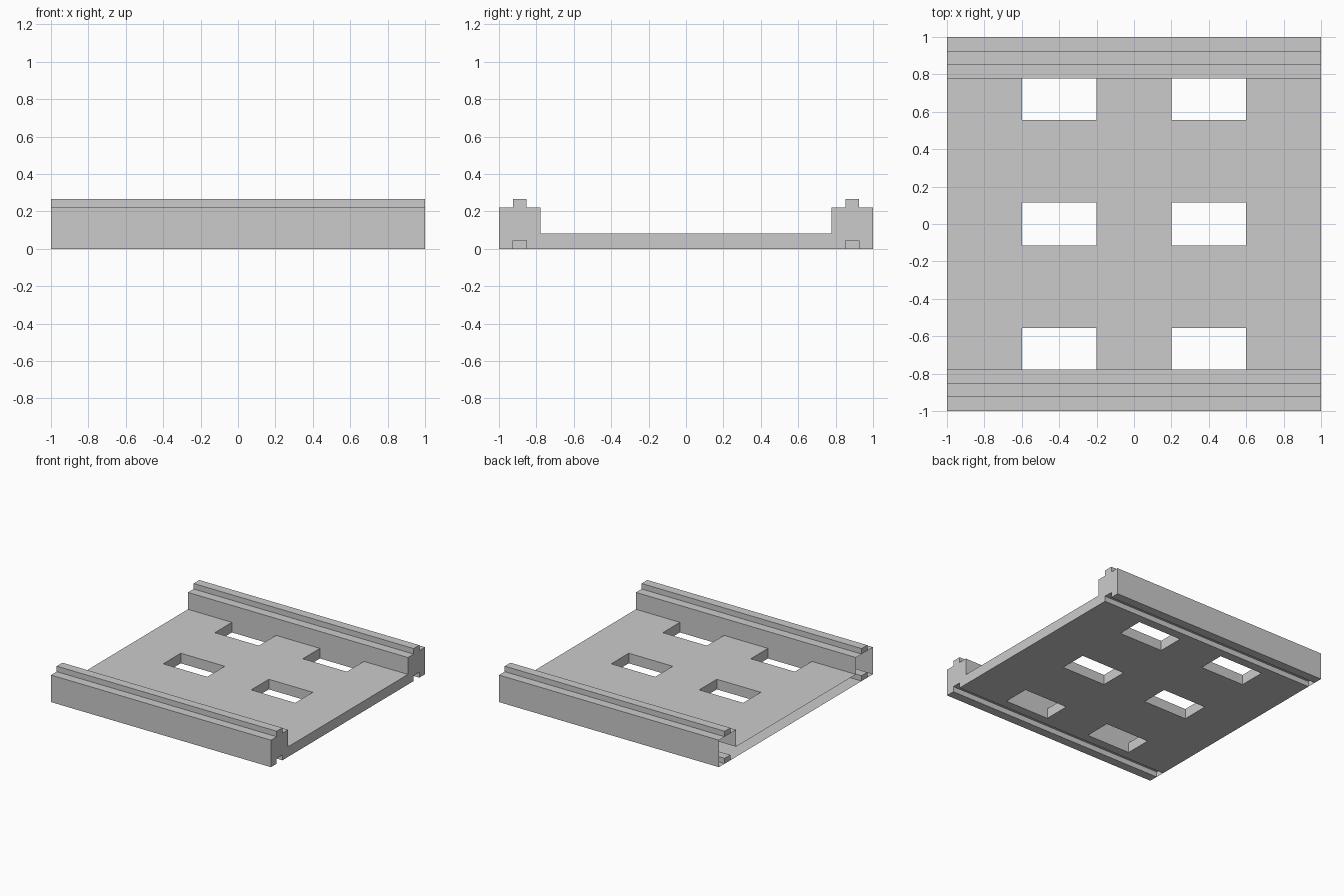
import bpy, bmesh
from mathutils import Vector

if "Cube" in bpy.data.objects:
    bpy.data.objects.remove(bpy.data.objects["Cube"])

IN, R0, R1 = 0.778, 0.852, 0.926      # rail inner edge, ridge/groove edges
FLOOR, RAIL, RIDGE, GROOVE = 0.083, 0.222, 0.267, 0.044


def face(bm, pts, normal):
    """Add a flat face whose winding matches the wanted normal."""
    f = bm.faces.new([bm.verts.new(p) for p in pts])
    f.normal_update()
    if f.normal.dot(Vector(normal)) < 0:
        f.normal_flip()


def finish(bm, name):
    bmesh.ops.remove_doubles(bm, verts=bm.verts, dist=1e-5)
    mesh = bpy.data.meshes.new(name)
    bm.to_mesh(mesh)
    bm.free()
    bpy.context.collection.objects.link(bpy.data.objects.new(name, mesh))


# Side rail: swept profile with ridge on top and groove below, open at the left end
def rail(name, s):
    prof = [(IN, FLOOR), (IN, RAIL), (R0, RAIL), (R0, RIDGE), (R1, RIDGE), (R1, RAIL),
            (1, RAIL), (1, 0), (R1, 0), (R1, GROOVE), (R0, GROOVE), (R0, 0), (IN, 0)]
    bm = bmesh.new()
    for (a, b), (c, d) in zip(prof, prof[1:]):
        face(bm, [(-1, s * a, b), (1, s * a, b), (1, s * c, d), (-1, s * c, d)],
             (0, s * (b - d), c - a))
    # right end cap
    face(bm, [(1, s * y, z) for y, z in prof], (1, 0, 0))
    # left end caps of the ridge and the groove only
    for z0, z1 in ((RAIL, RIDGE), (0, GROOVE)):
        face(bm, [(-1, s * y, z) for y, z in ((R0, z0), (R1, z0), (R1, z1), (R0, z1))],
             (-1, 0, 0))
    finish(bm, name)


rail("front_rail", -1)
rail("back_rail", 1)

# Floor plate: grid of cells with six rectangular openings
xs = [-1, -0.6, -0.2, 0.2, 0.6, 1]
ys = [-IN, -0.556, -0.114, 0.114, 0.556, IN]
bm = bmesh.new()
for i, (x0, x1) in enumerate(zip(xs, xs[1:])):
    for j, (y0, y1) in enumerate(zip(ys, ys[1:])):
        if i % 2 == 1 and j % 2 == 0:
            # opening walls, facing inwards
            for x, n in ((x0, 1), (x1, -1)):
                face(bm, [(x, y0, 0), (x, y1, 0), (x, y1, FLOOR), (x, y0, FLOOR)], (n, 0, 0))
            for y, n in ((y0, 1), (y1, -1)):
                face(bm, [(x0, y, 0), (x1, y, 0), (x1, y, FLOOR), (x0, y, FLOOR)], (0, n, 0))
            continue
        for z, n in ((0, -1), (FLOOR, 1)):
            face(bm, [(x0, y0, z), (x1, y0, z), (x1, y1, z), (x0, y1, z)], (0, 0, n))
        # right end edge
        if x1 == 1:
            face(bm, [(1, y0, 0), (1, y1, 0), (1, y1, FLOOR), (1, y0, FLOOR)], (1, 0, 0))
finish(bm, "floor_plate")
